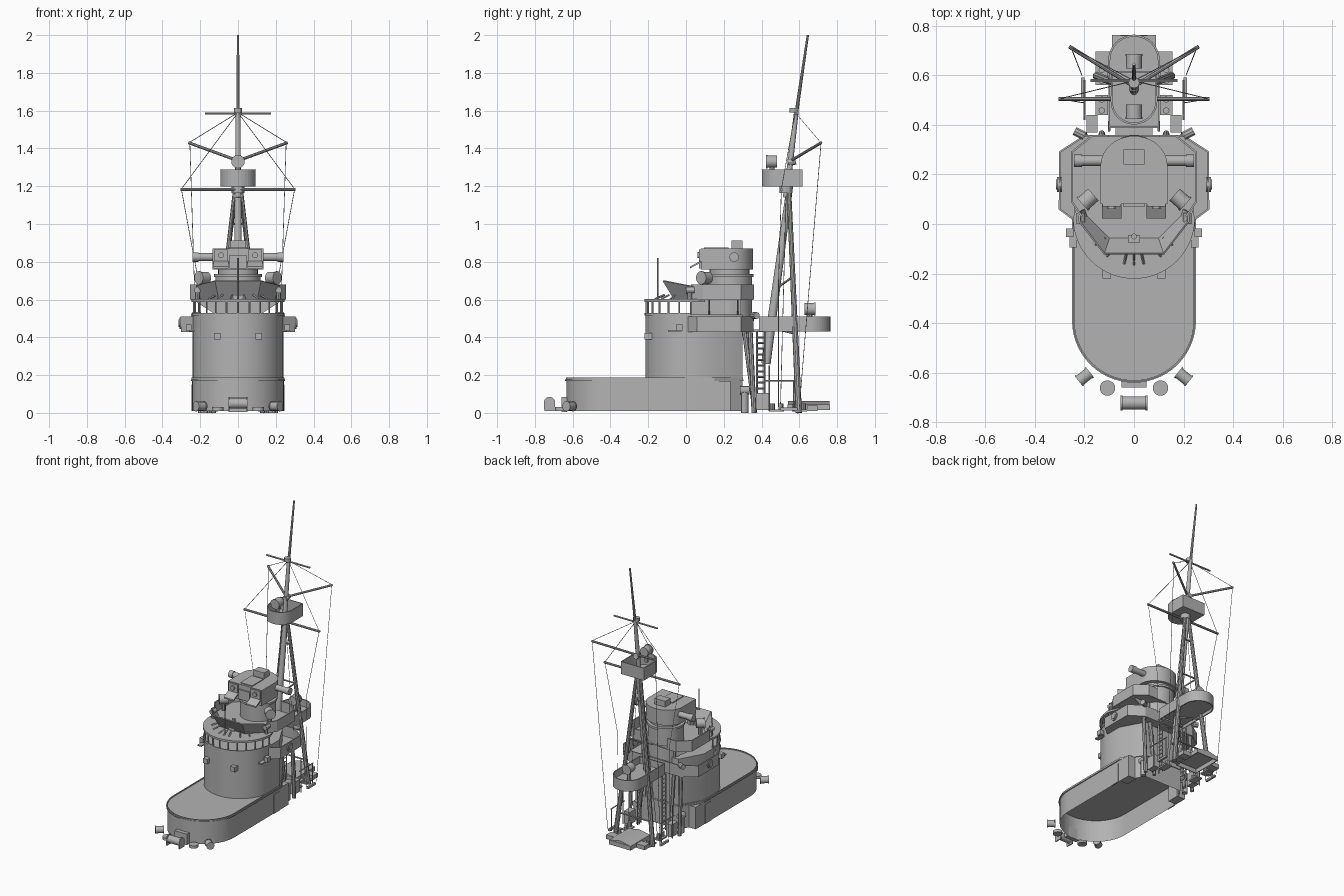
import bpy, bmesh, math
from mathutils import Vector

if "Cube" in bpy.data.objects:
    bpy.data.objects.remove(bpy.data.objects["Cube"])

grey = bpy.data.materials.new("naval grey")
grey.diffuse_color = (0.45, 0.45, 0.45, 1)
grey.use_nodes = True
grey.node_tree.nodes["Principled BSDF"].inputs["Base Color"].default_value = grey.diffuse_color


def finish(name, bm, thick=0):
    bmesh.ops.recalc_face_normals(bm, faces=bm.faces)
    me = bpy.data.meshes.new(name)
    bm.to_mesh(me)
    bm.free()
    me.materials.append(grey)
    ob = bpy.data.objects.new(name, me)
    bpy.context.collection.objects.link(ob)
    if thick:
        m = ob.modifiers.new("wall", 'SOLIDIFY')
        m.thickness = thick
        m.offset = 0
    return ob


def loft(name, rings, bottom=True, top=True, closed=True, thick=0):
    bm = bmesh.new()
    vs = [[bm.verts.new(p) for p in r] for r in rings]
    n = len(vs[0])
    for a, b in zip(vs, vs[1:]):
        for i in range(n if closed else n - 1):
            j = (i + 1) % n
            bm.faces.new((a[i], a[j], b[j], b[i]))
    if bottom:
        bm.faces.new(vs[0])
    if top:
        bm.faces.new(vs[-1])
    return finish(name, bm, thick)


def prism(name, pts, z0, z1, **kw):
    return loft(name, [[(x, y, z) for x, y in pts] for z in (z0, z1)], **kw)


def tub(name, pts, z0, z1):
    return prism(name, pts, z0, z1, top=False, thick=0.008)


def box(name, c, s):
    x, y = s[0] / 2, s[1] / 2
    pts = [(c[0] + i * x, c[1] + j * y) for i, j in ((-1, -1), (1, -1), (1, 1), (-1, 1))]
    return prism(name, pts, c[2] - s[2] / 2, c[2] + s[2] / 2)


def rods(name, segs, r, r2=None, n=8):
    bm = bmesh.new()
    for p, q in segs:
        p, q = Vector(p), Vector(q)
        rot = (q - p).to_track_quat('Z', 'Y').to_matrix().to_4x4()
        rot.translation = (p + q) / 2
        bmesh.ops.create_cone(bm, cap_ends=True, segments=n, radius1=r,
                              radius2=r if r2 is None else r2,
                              depth=(q - p).length, matrix=rot)
    return finish(name, bm)


def both(segs):
    return segs + [tuple((-x, y, z) for x, y, z in s) for s in segs]


def mirror(pts):
    return pts + [(-x, y) for x, y in reversed(pts) if abs(x) > 1e-6]


def arc(cx, cy, r, a0, a1, n, ry=None):
    return [(cx + r * math.cos(math.radians(a0 + (a1 - a0) * i / n)),
             cy + (ry or r) * math.sin(math.radians(a0 + (a1 - a0) * i / n))) for i in range(n + 1)]


# Lower deckhouse, hollow below, with a rounded front and a deck rim
house = arc(0, -.39, .243, 180, 360, 28) + [(.243, .15), (.15, .3), (-.15, .3), (-.243, .15)]
prism("deckhouse", house, .01, .18, bottom=False)
rim = arc(0, -.39, .25, 180, 360, 28) + [(.25, .15), (.155, .305), (-.155, .305), (-.25, .15)]
prism("deckhouse_rim", rim, .17, .178)
prism("deckhouse_coaming", house, .178, .187, bottom=False, top=False, thick=.006)

# Bridge tower with rounded front and tapered back
tower = arc(0, .025, .24, 180, 360, 28) + [(.24, .135), (.15, .3), (-.15, .3), (-.24, .135)]
prism("bridge_tower", tower, .178, .52)

# Open gallery with posts and the deck above it
posts = [((x, y, .51), (x, y, .59)) for x, y in arc(0, .025, .234, 180, 360, 12)]
rods("gallery_posts", posts, .005, n=6)
prism("gallery_sill", arc(0, .025, .241, 180, 360, 28), .515, .53,
      bottom=False, top=False, closed=False, thick=.006)
prism("compass_deck", arc(0, .025, .246, 180, 360, 28) + [(.22, .1), (-.22, .1)], .587, .602)

# Wide signal platform and smaller upper platform
lower = mirror([(.1, .0), (.22, .0), (.3, .06), (.3, .29), (.2, .355), (.1, .355)])
tub("signal_platform", lower, .43, .51)
wing = [(.21, .03), (.25, .09), (.25, .29), (.17, .355), (.1, .355)]
prism("upper_floor", mirror([(.1, .03)] + wing), .598, .606)
for s in (-1, 1):
    prism("upper_bulwark", [(s * x, y) for x, y in wing], .6, .68,
          bottom=False, top=False, closed=False, thick=.008)
box("platform_core", (0, .16, .555), (.23, .26, .09))
for s in (-1, 1):
    rods("sponson_port", [((s * .29, .16, .475), (s * .31, .16, .475))], .03, n=20)
    rods("sponson_lens", [((s * .3, .16, .475), (s * .315, .16, .475))], .02, n=16)
    box("side_light", (s * .26, -.035, .45), (.03, .035, .035))
    box("side_light_shelf", (s * .245, -.06, .434), (.03, .07, .008))
    box("tower_scuttle", (s * .11, -.2, .405), (.035, .04, .035))
    # Flat brackets under the upper platform
    for y in (.12, .27):
        loft("platform_bracket", [[(s * .11, y + d, .6), (s * .24, y + d, .6), (s * .11, y + d, .515)]
                                  for d in (0, .008)])

# Flared compass screen with low fins along the front
bot = [(-.2, .06, .6), (-.19, .03, .6), (-.1, -.06, .6), (.1, -.06, .6), (.19, .03, .6), (.2, .06, .6)]
top = [(-.22, .05, .67), (-.22, .01, .675), (-.12, -.12, .7), (.12, -.12, .7), (.22, .01, .675), (.22, .05, .67)]
loft("compass_screen", [bot, top], bottom=False, top=False, closed=False, thick=.008)
for a in (215, 235, 258, 270, 282, 305, 325):
    c, s = math.cos(math.radians(a)), math.sin(math.radians(a))
    rods("screen_strut", [((.19 * c, .025 + .19 * s, .603), (.14 * c, .025 + .14 * s, .625))], .005, n=4)
rods("jack_rod", [((0, -.15, .6), (0, -.15, .82))], .004)
rods("compass", [((0, -.05, .6), (0, -.05, .68))], .012, n=12)
box("chart_table", (0, -.06, .63), (.05, .03, .06))

# Director column and rotating director house
rods("director_column", [((0, .23, .42), (0, .23, .735))], .12, n=32)
rods("director_ring", [((0, .23, .72), (0, .23, .735))], .128, n=32)
rods("director_neck", [((0, .23, .73), (0, .23, .765))], .105, n=32)
prism("director_house", [(-.135, .08), (.135, .08)] + arc(0, .235, .135, 0, 180, 20, ry=.12), .758, .87)
box("director_hatch", (0, .27, .89), (.085, .06, .045))
box("director_front", (0, .085, .8), (.09, .03, .07))
box("director_roof_panel", (0, .16, .872), (.095, .13, .008))
rods("rangefinder_arms", both([((.12, .255, .825), (.235, .255, .825))]), .021, n=16)
rods("rangefinder_ends", both([((.21, .255, .825), (.242, .255, .825))]), .025, n=16)
for s in (-1, 1):
    loft("director_visor", [[(s * x, .078, .805), (s * x, .078, .795), (s * x, .022, .765), (s * x, .022, .775)]
                            for x in (.05, .13)])
    box("director_window_frame", (s * .09, .076, .835), (.075, .012, .06))
    rods("director_sight", [((s * .09, .06, .835), (s * .09, .08, .835))], .016, n=12)


def searchlight(x, y, z, dx, dy, r=.032):
    d = Vector((dx, dy, 0)).normalized() * .028
    c = Vector((x, y, z))
    rods("searchlight_drum", [(c - d, c + d)], r, n=20)
    rods("searchlight_rim", [(c + d * .8, c + d * 1.1)], r * 1.1, n=20)
    rods("searchlight_stand", [(c - Vector((0, 0, r + .05)), c)], .014)


for s in (-1, 1):
    searchlight(s * .185, .1, .715, s * .75, -.66)
    rods("bridge_binocular", [((s * .215, .02, .6), (s * .215, .02, .65))], .012)
    rods("binocular_head", [((s * .215, .0, .65), (s * .215, .045, .65))], .017, n=12)
    rods("aft_lookout", [((s * .2, .355, .515), (s * .24, .375, .515))], .018, n=10)

# Aft searchlight platform, its floor set above the skirt
aft = [(-.1, .39), (.1, .39)] + arc(0, .66, .1, 0, 180, 20)
prism("aft_bulwark", aft, .43, .51, bottom=False, top=False, thick=.008)
prism("aft_floor", aft, .452, .46)
searchlight(0, .655, .55, 0, 1, .032)
box("aft_platform_bridge", (0, .37, .435), (.15, .08, .012))

# Tripod mast, topmast and crow's nest
rods("mast_front_leg", [((0, .423, .26), (0, .55, 1.2))], .025, .017, n=12)
rods("mast_rear_legs", both([((.15, .597, .0), (.015, .545, 1.18))]), .017, .012, n=10)
rods("mast_upper", [((0, .53, 1.14), (0, .585, 1.6))], .017, .012, n=12)
rods("topmast", [((0, .58, 1.56), (0, .645, 2.0))], .01, .006, n=10)
rods("mast_cap", [((0, .57, 1.59), (0, .57, 1.615))], .022, n=12)
rods("mast_collar", [((0, .53, 1.165), (0, .53, 1.2))], .035, n=12)
rods("mast_braces", both([((.1, .577, .42), (0, .455, .45)), ((.065, .565, .72), (0, .48, .66))])
     + [((-.07, .565, .72), (.07, .565, .72)), ((-.035, .552, 1.0), (.035, .552, 1.0)),
        ((-.13, .59, .17), (.13, .59, .17))], .006, n=6)
tub("crows_nest", arc(0, .495, .09, 180, 360, 16) + [(.09, .615), (-.09, .615)], 1.2, 1.288)
searchlight(0, .455, 1.33, 0, -1)

# Yards and rigging
rods("main_yard", [((-.305, .505, 1.183), (.305, .505, 1.183))], .008)
rods("upper_yard", [((-.175, .578, 1.585), (.175, .578, 1.585))], .006)
rods("gaff_arms", both([((0, .555, 1.335), (.26, .715, 1.43))]), .008)
rods("mast_step", [((0, .54, 1.325), (0, .58, 1.335))], .02, n=12)
rods("rigging", both([((0, .578, 1.59), (.26, .715, 1.43)), ((0, .578, 1.59), (.3, .505, 1.185)),
                      ((.255, .715, 1.43), (.21, .6, .03)), ((.3, .505, 1.185), (.21, .49, .7)),
                      ((.21, .49, .7), (.205, .49, .03)), ((.015, .53, 1.16), (.12, .5, .03))]), .0018, n=4)

# Tower back supports, ladders and rails
rods("tower_supports", both([((.12, .31, .43), (.13, .365, .0)), ((.2, .34, .43), (.2, .36, .0))]), .013)
for s in (-1, 1):
    x = s * .1
    rods("ladder", [((x, .395 + d, .02), (x, .395 + d, .43)) for d in (-.02, .02)]
         + [((x, .375, .04 + .03 * i), (x, .415, .04 + .03 * i)) for i in range(13)], .005, n=4)
    rods("aft_rail", [((s * .2, .42, .17), (s * .2, .58, .17)), ((s * .2, .44, .01), (s * .2, .44, .25)),
                      ((s * .2, .57, .01), (s * .2, .57, .17))], .004, n=6)
    # Vents, lockers and doors
    rods("vent_pipe", [((s * .18, .31, .0), (s * .18, .31, .12))], .02, n=12)
    rods("vent_mouth", [((s * .18, .285, .12), (s * .18, .335, .12))], .022, n=12)
    box("aft_locker", (s * .17, .405, .06), (.045, .07, .09))
    box("deck_door", (s * .243, .095, .08), (.008, .07, .14))
    box("side_locker", (s * .21, .19, .09), (.066, .09, .16))
    box("cable_trough", (s * .207, .545, .02), (.014, .09, .015))
    # Mooring bollards
    for y in (.48, .6):
        box("bollard_base", (s * .13, y, .012), (.05, .08, .01))
        rods("bollards", [((s * .13, y + d, .012), (s * .13, y + d, .05)) for d in (-.022, .022)], .013)
    # Foredeck reels and disc covers
    rods("side_reel", [((s * .18, -.6, .035), (s * .22, -.632, .035))], .024, n=14)
    rods("side_reel_flange", [((s * (.178 + .04 * t), -.598 - .032 * t, .035),
                               (s * (.183 + .04 * t), -.602 - .032 * t, .035)) for t in (0, 1)], .027, n=14)
    rods("deck_disc", [((s * .107, -.662, .01), (s * .107, -.662, .03))], .031, n=20)
    loft("reel_cheek", [[(s * x, y, z) for y, z in [(-.75, .01), (-.695, .01)] + arc(-.7225, .055, .03, 0, 180, 10)]
                        for x in (.046, .054)])
rods("front_reel", [((-.05, -.722, .05), (.05, -.722, .05))], .027, n=18)
box("front_locker", (0, -.645, .045), (.1, .03, .08))

# Low skylight house at the stern end, hollow below
base = [(-.085, .54), (.085, .54), (.085, .76), (-.085, .76)]
prism("skylight_base", base, .015, .045, bottom=False, top=False, thick=.008)
loft("skylight_roof", [[(-.085, y, .045), (.085, y, .045), (0, y, .062)] for y in (.54, .76)])
for s in (-1, 1):
    box("skylight_wing", (s * .12, .668, .025), (.07, .056, .03))

# Smooth the round parts, leaving hard edges and thin-walled bulwarks flat
for ob in bpy.context.scene.objects:
    ob.select_set(not ob.modifiers)
    if not ob.modifiers:
        bpy.context.view_layer.objects.active = ob
bpy.ops.object.shade_smooth_by_angle(angle=math.radians(30))
